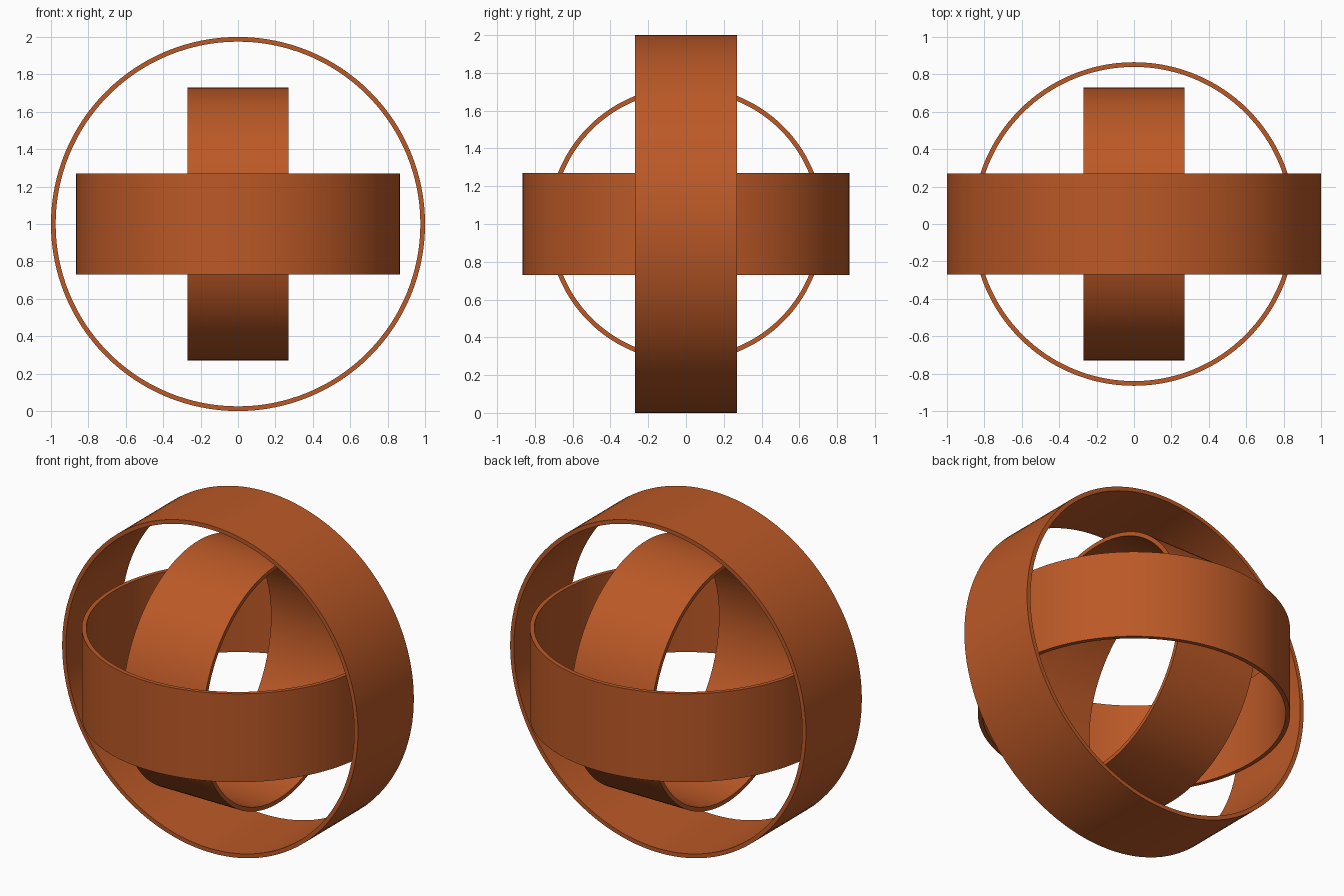
import bpy
import math

cube = bpy.data.objects.get("Cube")
if cube:
    bpy.data.objects.remove(cube, do_unlink=True)

# Single rust-orange material
COLOUR = (0.50, 0.10, 0.02, 1.0)
rust = bpy.data.materials.new("rust_orange")
rust.use_nodes = True
rust.diffuse_color = COLOUR
rust.node_tree.nodes["Principled BSDF"].inputs["Base Color"].default_value = COLOUR

SEGMENTS = 128
HALF_WIDTH = 0.27
THICKNESS = 0.025
CENTRE = (0, 0, 1)


def band(name, radius, rotation):
    """Flat hoop: a rectangular section swept round the local z axis."""
    inner = radius - THICKNESS
    section = [(radius, -HALF_WIDTH), (radius, HALF_WIDTH),
               (inner, HALF_WIDTH), (inner, -HALF_WIDTH)]
    n = len(section)
    verts, faces = [], []
    for i in range(SEGMENTS):
        a = 2 * math.pi * i / SEGMENTS
        verts += [(r * math.cos(a), r * math.sin(a), z) for r, z in section]
        j = (i + 1) % SEGMENTS
        for k in range(n):
            m = (k + 1) % n
            faces.append((i * n + k, j * n + k, j * n + m, i * n + m))
    mesh = bpy.data.meshes.new(name)
    mesh.from_pydata(verts, [], faces)
    mesh.materials.append(rust)
    obj = bpy.data.objects.new(name, mesh)
    obj.location = CENTRE
    obj.rotation_euler = rotation
    bpy.context.collection.objects.link(obj)
    # Smooth round the hoop, crisp at the rims
    bpy.ops.object.select_all(action='DESELECT')
    obj.select_set(True)
    bpy.context.view_layer.objects.active = obj
    bpy.ops.object.shade_smooth_by_angle(angle=math.radians(30))
    return obj


# Three nested hoops, each about a different axis
band("outer_ring", 1.0, (math.pi / 2, 0, 0))
band("middle_ring", 0.865, (0, 0, 0))
band("inner_ring", 0.73, (0, math.pi / 2, 0))
